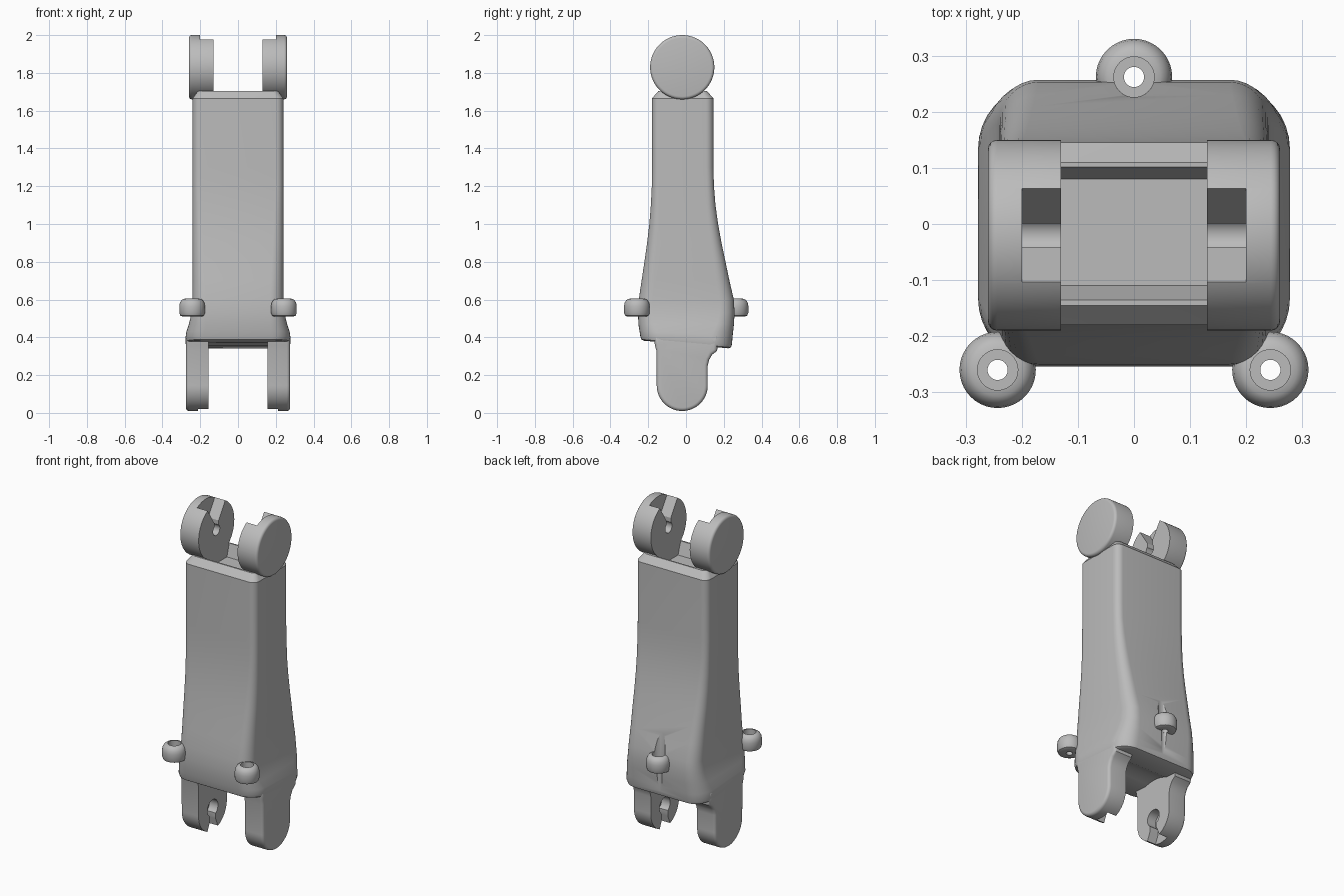
import bpy, bmesh, math
from mathutils import Vector, Matrix

cube = bpy.data.objects.get("Cube")
if cube:
    bpy.data.objects.remove(cube, do_unlink=True)

grey = bpy.data.materials.new("plain_grey")
grey.use_nodes = True
grey.diffuse_color = (0.5, 0.5, 0.5, 1)
grey.node_tree.nodes["Principled BSDF"].inputs["Base Color"].default_value = (0.5, 0.5, 0.5, 1)


def finish(name, bm):
    bmesh.ops.recalc_face_normals(bm, faces=bm.faces)
    mesh = bpy.data.meshes.new(name)
    bm.to_mesh(mesh)
    bm.free()
    mesh.materials.append(grey)
    ob = bpy.data.objects.new(name, mesh)
    bpy.context.collection.objects.link(ob)
    return ob


def select(ob):
    bpy.ops.object.select_all(action='DESELECT')
    ob.select_set(True)
    bpy.context.view_layer.objects.active = ob


def smooth(ob, degrees=30):
    select(ob)
    bpy.ops.object.shade_smooth_by_angle(angle=math.radians(degrees))


def cut(ob, cutters):
    select(ob)
    for c in cutters:
        c.hide_render = True
        m = ob.modifiers.new("cut", 'BOOLEAN')
        m.operation, m.solver, m.object = 'DIFFERENCE', 'EXACT', c
        bpy.ops.object.modifier_apply(modifier=m.name)
        bpy.data.objects.remove(c, do_unlink=True)


def loft(name, rings):
    """Skin closed rings of points and cap both ends."""
    bm = bmesh.new()
    rows = [[bm.verts.new(p) for p in ring] for ring in rings]
    n = len(rows[0])
    for a, b in zip(rows, rows[1:]):
        for i in range(n):
            j = (i + 1) % n
            bm.faces.new((a[i], a[j], b[j], b[i]))
    bm.faces.new(rows[0])
    bm.faces.new(rows[-1])
    return finish(name, bm)


def prism(name, pts, x0, x1, bevel=0):
    """Extrude a (y, z) outline along x, rounding the rim at x1."""
    bm = bmesh.new()
    rows = [[bm.verts.new((x, y, z)) for y, z in pts] for x in (x0, x1)]
    n = len(pts)
    for i in range(n):
        j = (i + 1) % n
        bm.faces.new((rows[0][i], rows[0][j], rows[1][j], rows[1][i]))
    bm.faces.new(rows[0])
    outer = bm.faces.new(rows[1])
    bmesh.ops.recalc_face_normals(bm, faces=bm.faces)
    if bevel:
        bmesh.ops.bevel(bm, geom=list(outer.edges), offset=bevel, segments=4,
                        profile=0.5, affect='EDGES')
    return finish(name, bm)


def arc(y, z, r, a0, a1, n):
    angles = [math.radians(a0 + (a1 - a0) * i / n) for i in range(n + 1)]
    return [(y + r * math.cos(a), z + r * math.sin(a)) for a in angles]


def circle(y, z, r, n=64):
    return arc(y, z, r, 0, 360, n)[:-1]


def post(name, x, y, z0, z1, r):
    return loft(name, [[(x + a, y + b, z) for a, b in circle(0, 0, r, 32)] for z in (z0, z1)])


def section(z, y0, y1, hx, rx, ry, tilt=0):
    """Rounded rectangle at height z, tilted along y."""
    pts = []
    for a, sx, cy, sy in ((0, 1, y1, 1), (90, -1, y1, 1), (180, -1, y0, -1), (270, 1, y0, -1)):
        for ca, sa in arc(0, 0, 1, a, a + 90, 8):
            y = cy - sy * ry + ry * sa
            pts.append((sx * (hx - rx) + rx * ca, y, z - tilt * y))
    return pts


AXIS_Y, TOP_Z, LOW_Z = -0.02, 1.83, 0.145

# Tapered housing, widening into the lower shoulder
body = loft("body", [section(*s) for s in (
    (0.362, -0.225, 0.225, 0.266, 0.09, 0.10, 0.09),
    (0.368, -0.237, 0.238, 0.275, 0.10, 0.11, 0.09),
    (0.385, -0.242, 0.243, 0.278, 0.10, 0.11, 0.09),
    (0.420, -0.246, 0.247, 0.274, 0.10, 0.11, 0.05),
    (0.470, -0.252, 0.254, 0.260, 0.09, 0.09),
    (0.530, -0.254, 0.257, 0.246, 0.075, 0.08),
    (0.600, -0.250, 0.253, 0.240, 0.07, 0.075),
    (0.700, -0.235, 0.230, 0.240, 0.065, 0.07),
    (0.800, -0.220, 0.209, 0.240, 0.06, 0.06),
    (0.900, -0.206, 0.188, 0.240, 0.055, 0.055),
    (1.000, -0.194, 0.170, 0.240, 0.05, 0.05),
    (1.100, -0.186, 0.156, 0.240, 0.045, 0.045),
    (1.200, -0.181, 0.148, 0.240, 0.04, 0.04),
    (1.300, -0.180, 0.145, 0.240, 0.04, 0.04),
    (1.665, -0.180, 0.145, 0.240, 0.04, 0.04),
    (1.705, -0.145, 0.110, 0.212, 0.03, 0.03))])

# Top pocket, lower clearance and guide channels
guides = [(-0.243, -0.26), (0.243, -0.26), (0, 0.262)]
cutters = [
    prism("pocket_cutter", [(-0.11, 1.63), (0.08, 1.63), (0.112, 1.74), (-0.147, 1.74)], -0.13, 0.13),
    prism("clearance_cutter", circle(AXIS_Y, LOW_Z, 0.235), -0.155, 0.155)]
for x, y in guides:
    cutters.append(post("channel_cutter", x, y, 0.2, 0.58, 0.018))
    cutters.append(post("bore_cutter", x, y, 0.56, 1.0, 0.036))
cut(body, cutters)
smooth(body)

# Rounded guide rings with a stepped bore
profile = [(0.018, 0.51), (0.05, 0.51), (0.062, 0.515), (0.068, 0.53), (0.068, 0.565),
           (0.065, 0.582), (0.057, 0.596), (0.047, 0.603), (0.036, 0.605),
           (0.036, 0.56), (0.018, 0.56)]
for (gx, gy), label in zip(guides, ("front_right", "front_left", "back")):
    bm = bmesh.new()
    vs = [bm.verts.new((gx + r, gy, z)) for r, z in profile]
    es = [bm.edges.new((vs[i], vs[(i + 1) % len(vs)])) for i in range(len(vs))]
    bmesh.ops.spin(bm, geom=vs + es, cent=(gx, gy, 0), axis=(0, 0, 1),
                   angle=2 * math.pi, steps=40, use_merge=False)
    bmesh.ops.remove_doubles(bm, verts=bm.verts, dist=1e-5)
    smooth(finish("guide_ring_" + label, bm), 40)

# Lower lug outline, blending into the housing
lug_outline = ([(0.17, 0.41), (-0.17, 0.41), (-0.165, 0.36), (-0.157, 0.33)]
               + arc(AXIS_Y, LOW_Z, 0.135, 180, 360, 32)
               + [(0.115, 0.25), (0.122, 0.28), (0.138, 0.308), (0.165, 0.328)])


def funnel(z, end, wide, narrow, throat):
    """Slot outline that widens from the axle towards the rim."""
    y = AXIS_Y
    return [(y - narrow, z), (y + narrow, z), (y + narrow, throat), (y + wide, end),
            (y + wide, end + (end - z)), (y - wide, end + (end - z)),
            (y - wide, end), (y - narrow, throat)]


for s, side in ((-1, "right"), (1, "left")):
    # Upper joint disc with axle socket and entry slot
    disc = prism("upper_disc_" + side, circle(AXIS_Y, TOP_Z, 0.17, 96), s * 0.13, s * 0.26, 0.016)
    cut(disc, [prism("socket_cutter", circle(AXIS_Y, TOP_Z, 0.032, 32), s * 0.1, s * 0.2),
               prism("slot_cutter", funnel(TOP_Z, 1.98, 0.085, 0.021, 1.88), s * 0.1, s * 0.2)])
    smooth(disc)

    # Lower lug with axle socket and entry slot
    lug = prism("lower_lug_" + side, lug_outline, s * 0.155, s * 0.276, 0.018)
    cut(lug, [prism("socket_cutter", circle(AXIS_Y, LOW_Z, 0.05, 40), s * 0.1, s * 0.212),
              prism("slot_cutter", funnel(LOW_Z, 0.02, 0.05, 0.028, 0.07), s * 0.1, s * 0.212)])
    smooth(lug)
